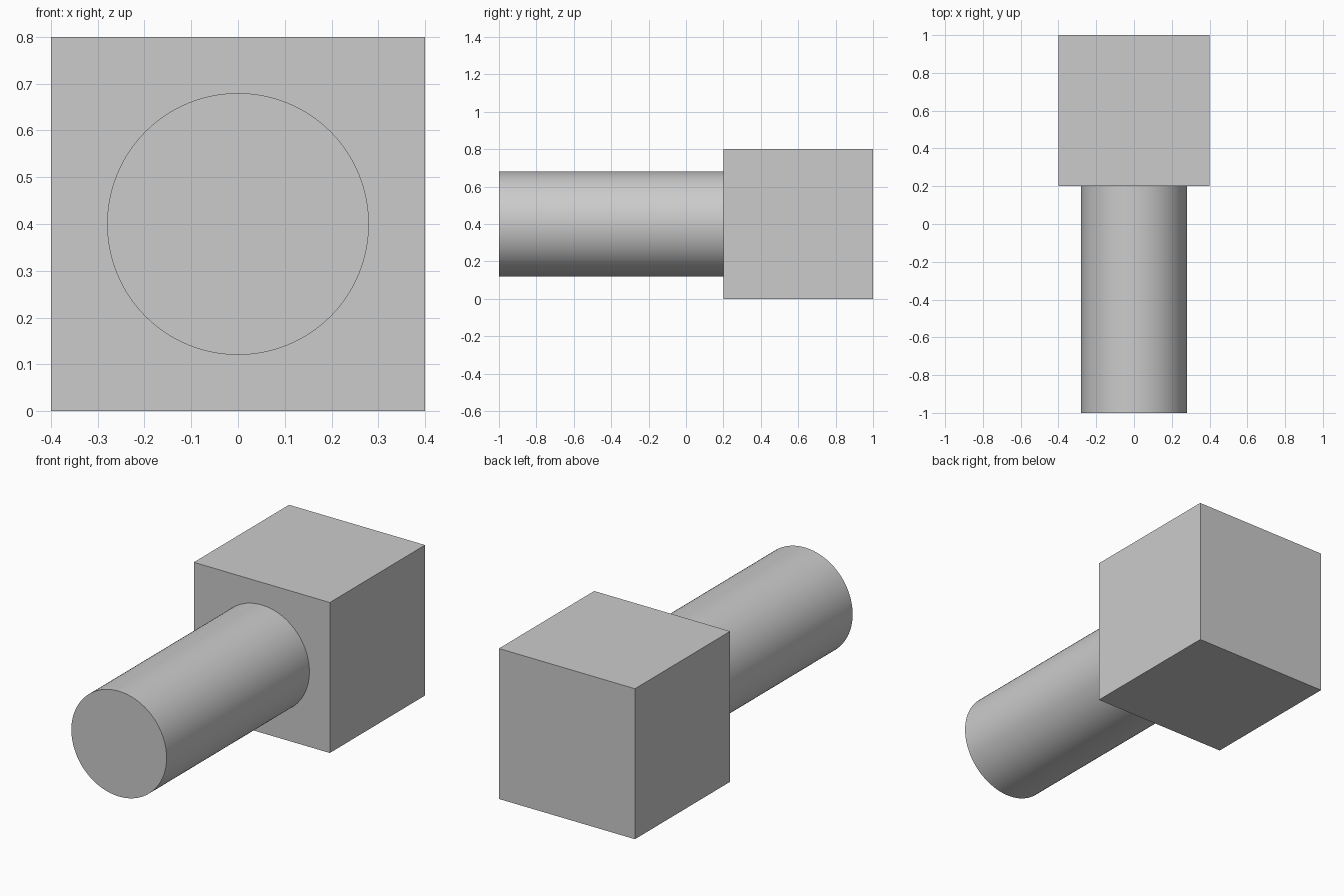
import bpy
import math

default_cube = bpy.data.objects.get("Cube")
if default_cube:
    bpy.data.objects.remove(default_cube, do_unlink=True)

# Single plain grey
grey = bpy.data.materials.new("plain_grey")
grey.use_nodes = True
colour = (0.6, 0.6, 0.6, 1.0)
grey.diffuse_color = colour
grey.node_tree.nodes["Principled BSDF"].inputs["Base Color"].default_value = colour

SIDE = 0.8          # block edge length
RADIUS = 0.28       # shaft radius
FRONT, JOINT, BACK = -1.0, 0.2, 1.0
MID_Z = SIDE / 2


def finish(name):
    """Name the active part, apply its transform and give it the material."""
    part = bpy.context.object
    part.name = part.data.name = name
    bpy.ops.object.transform_apply(location=False, rotation=True, scale=True)
    part.data.materials.append(grey)
    return part


# Square block at the back
bpy.ops.mesh.primitive_cube_add(size=SIDE, location=(0, (JOINT + BACK) / 2, MID_Z))
finish("block")

# Round shaft running forward from the block
bpy.ops.mesh.primitive_cylinder_add(
    vertices=96, radius=RADIUS, depth=JOINT - FRONT,
    location=(0, (FRONT + JOINT) / 2, MID_Z), rotation=(math.pi / 2, 0, 0))
finish("shaft")
bpy.ops.object.shade_smooth_by_angle(angle=math.radians(30))
